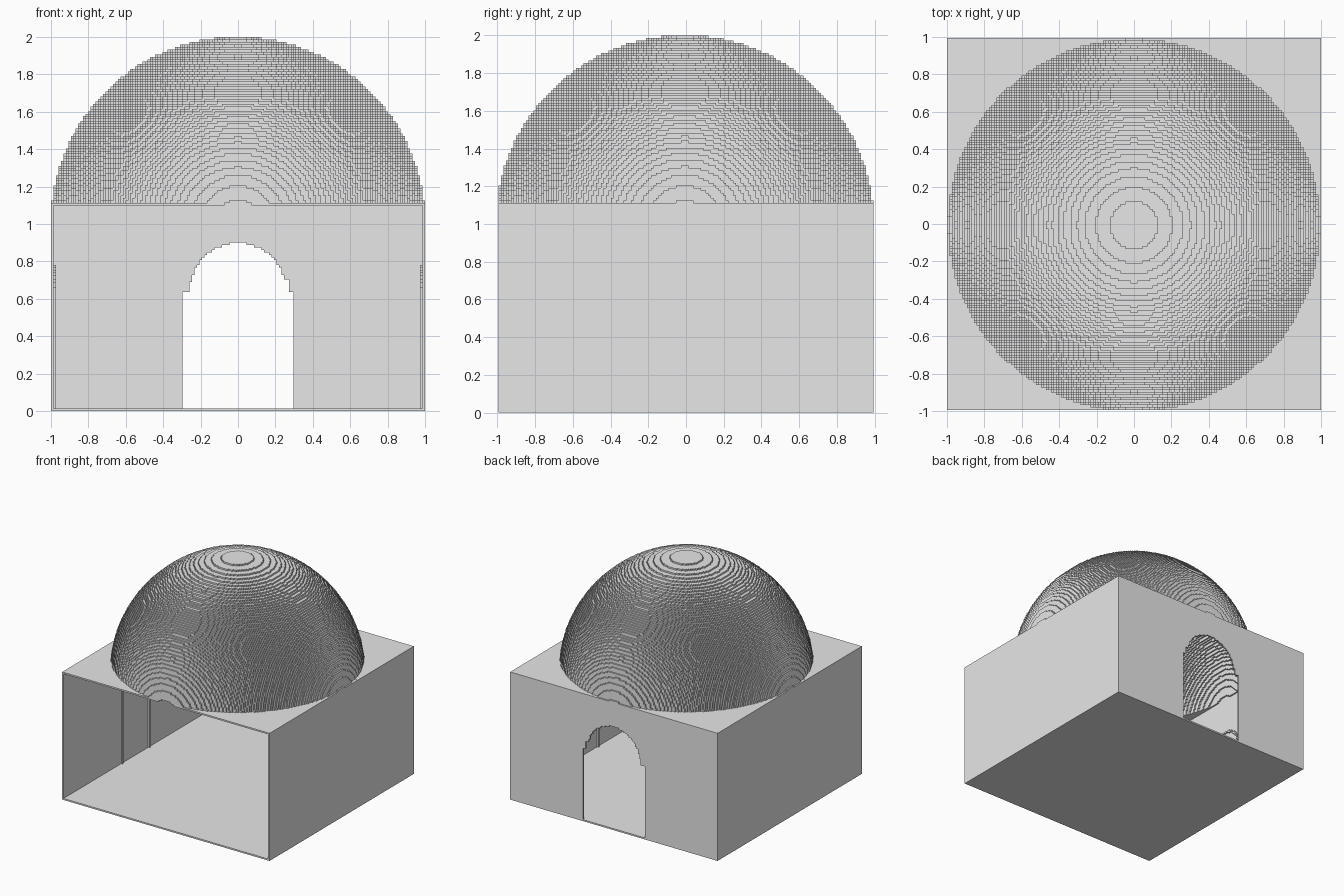
import bpy
from mathutils import Vector

cube = bpy.data.objects.get("Cube")
if cube:
    bpy.data.objects.remove(cube, do_unlink=True)

# Block grid: i across, j front to back, k up
HALF = 75
UNIT = 2 / (2 * HALF + 1)
FRONT, BACK = 1 - HALF, HALF
ROOF = 83
BALL = 5715          # squared dome radius in blocks

stone = bpy.data.materials.new("grey_stone")
stone.use_nodes = True
stone.diffuse_color = (0.8, 0.8, 0.8, 1)
stone.node_tree.nodes["Principled BSDF"].inputs["Base Color"].default_value = (0.8, 0.8, 0.8, 1)


def build_blocks(name, cells):
    """Skin a set of blocks, joining exposed faces in a row into long strips."""
    verts, faces = [], []
    for axis in range(3):
        u, w = (axis + 1) % 3, (axis + 2) % 3
        for side in (-1, 1):
            def exposed(c):
                n = list(c)
                n[axis] += side
                return c in cells and tuple(n) not in cells
            shown = {c for c in cells if exposed(c)}
            for c in shown:
                prev = list(c)
                prev[u] -= 1
                if tuple(prev) in shown:
                    continue
                end = list(c)
                while tuple(end) in shown:
                    end[u] += 1
                corners = []
                for a, b in ((0, 0), (1, 0), (1, 1), (0, 1)):
                    p = list(c)
                    p[axis] += (side + 1) // 2
                    p[u] = end[u] if a else c[u]
                    p[w] += b
                    corners.append(Vector((p[0] - 0.5, p[1] - 1, p[2])) * UNIT)
                if side < 0:
                    corners.reverse()
                start = len(verts)
                verts += corners
                faces.append(range(start, start + 4))
    mesh = bpy.data.meshes.new(name)
    mesh.from_pydata(verts, [], [tuple(f) for f in faces])
    mesh.materials.append(stone)
    obj = bpy.data.objects.new(name, mesh)
    bpy.context.collection.objects.link(obj)
    return obj


def box_cells(xs, ys, zs):
    return {(i, j, k) for i in xs for j in ys for k in zs}


def in_ball(i, j, k):
    return i * i + j * j + (k - HALF) ** 2 <= BALL


def in_shell(i, j, k):
    # Outermost blocks of the ball: the next block outward on some axis is outside
    if not in_ball(i, j, k):
        return False
    a, b, c = abs(i), abs(j), abs(k - HALF) + HALF
    return not (in_ball(a + 1, b, c) and in_ball(a, b + 1, c) and in_ball(a, b, c + 1))


span = range(-HALF, HALF + 1)
depth = range(FRONT, BACK + 1)

# Floor and side walls
build_blocks("floor", box_cells(span, depth, [0]))
for name, i in (("right_wall", -HALF), ("left_wall", HALF)):
    build_blocks(name, box_cells([i], depth, range(1, ROOF + 1)))


# Back wall with an arched doorway
def in_doorway(i, k):
    spring = 48
    if k < spring:
        return abs(i) <= 22
    if 0 < i <= 20 and k < spring + 5:
        return True
    return i * i + (k - spring) ** 2 <= 370


build_blocks("back_wall", {c for c in box_cells(span, [BACK], range(1, ROOF + 1))
                           if abs(c[0]) < HALF and not in_doorway(c[0], c[2])})

# Roof slab with a round opening under the dome
build_blocks("roof", {c for c in box_cells(span, depth, [ROOF]) if not in_ball(*c)})

# Hollow stepped dome
build_blocks("dome", {c for c in box_cells(span, depth, range(ROOF, 2 * HALF + 1))
                      if in_shell(*c)})


# Thin raised arch outline on the inside of each side wall
def in_arch(j, k, radius):
    spring = 44
    return abs(j) <= radius and (k < spring or j * j + (k - spring) ** 2 <= (radius + 0.4) ** 2)


outline = {(j, k) for j in range(-20, 21) for k in range(1, 62)
           if in_arch(j, k, 14.5) and not in_arch(j, k, 13.5)}
for name, i in (("right_arch_trim", 1 - HALF), ("left_arch_trim", HALF - 1)):
    build_blocks(name, {(i, j, k) for j, k in outline})
